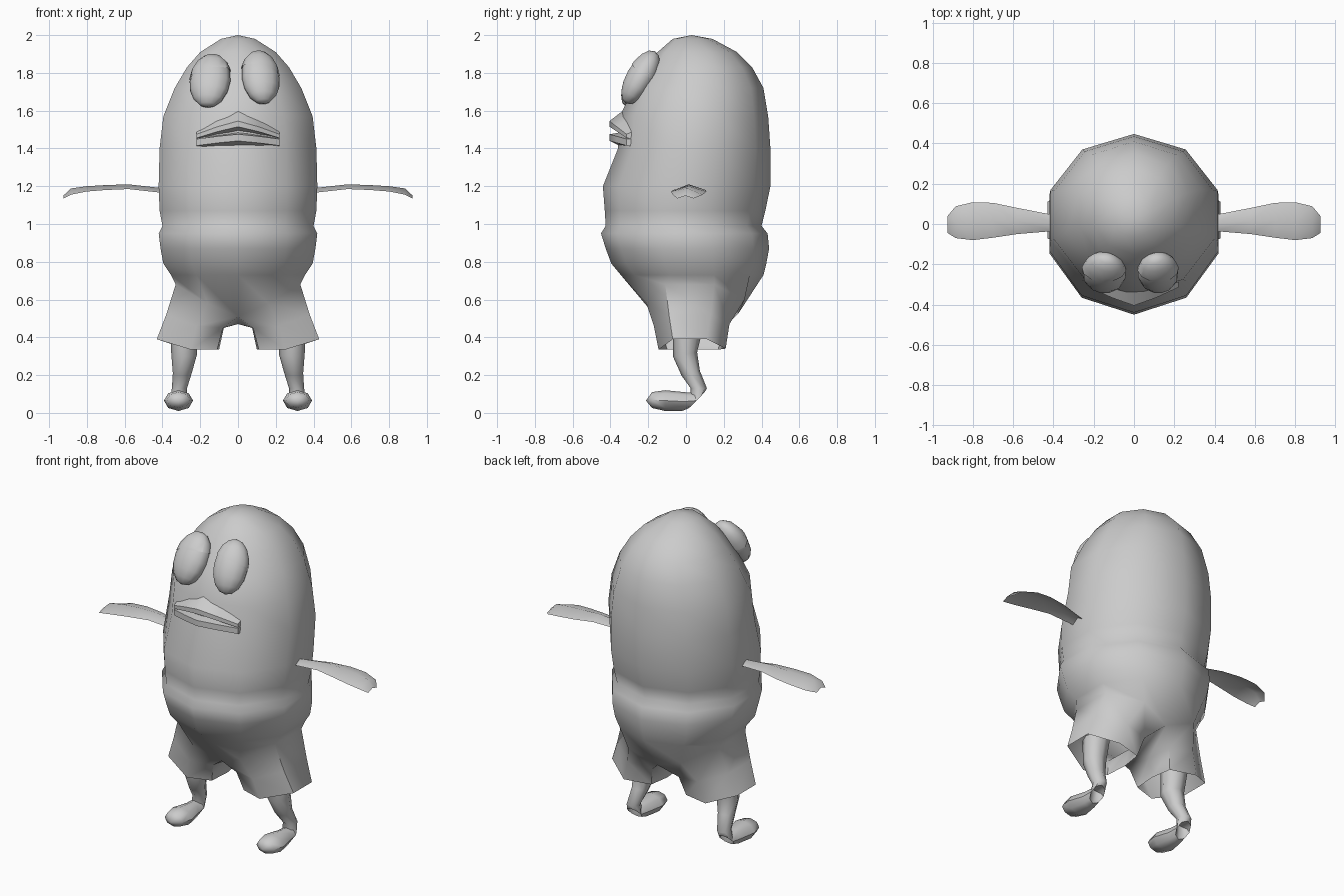
import bpy, bmesh, math
from mathutils import Matrix, Vector

if "Cube" in bpy.data.objects:
    bpy.data.objects.remove(bpy.data.objects["Cube"])

grey = bpy.data.materials.new("plain grey")
grey.diffuse_color = (0.6, 0.6, 0.6, 1)
grey.use_nodes = True
grey.node_tree.nodes["Principled BSDF"].inputs["Base Color"].default_value = grey.diffuse_color


def finish(name, bm, angle=50, recalc=True):
    if recalc:
        bmesh.ops.recalc_face_normals(bm, faces=bm.faces)
    me = bpy.data.meshes.new(name)
    bm.to_mesh(me)
    bm.free()
    me.materials.append(grey)
    ob = bpy.data.objects.new(name, me)
    bpy.context.collection.objects.link(ob)
    bpy.ops.object.select_all(action='DESELECT')
    ob.select_set(True)
    bpy.context.view_layer.objects.active = ob
    bpy.ops.object.shade_smooth_by_angle(angle=math.radians(angle))
    return ob


def ring(bm, pts):
    return [bm.verts.new(p) for p in pts]


def bridge(bm, a, b, closed=True):
    n = len(a)
    for i in range(n if closed else n - 1):
        j = (i + 1) % n
        bm.faces.new((a[i], a[j], b[j], b[i]))


def fan(bm, loop, tip):
    t = bm.verts.new(tip)
    for i in range(len(loop)):
        bm.faces.new((loop[i], loop[(i + 1) % len(loop)], t))


# Body and shorts: ten-sided rings (z, half width, front y, back y)
rows = [(1.98, .09, -.07, .14), (1.91, .20, -.15, .27), (1.83, .27, -.21, .35),
        (1.72, .335, -.28, .41), (1.57, .395, -.35, .435), (1.40, .415, -.36, .447),
        (1.20, .42, -.44, .447), (1.07, .415, -.43, .42), (.99, .40, -.425, .40),
        (.95, .42, -.45, .432), (.87, .41, -.425, .44), (.79, .395, -.395, .425),
        (.73, .355, -.345, .41)]
bm = bmesh.new()
prev = None
for z, w, f, b in rows:
    pts = []
    for i in range(10):
        a = i * math.pi / 5
        pts.append((w / .951 * math.sin(a), (f + b) / 2 - (b - f) / 2 * math.cos(a), z))
    cur = ring(bm, pts)
    if prev:
        bridge(bm, prev, cur)
    else:
        fan(bm, cur, (0, .03, 2))
    prev = cur

# Hip line, then one trouser leg per side around a shared crotch point
hip = [(0, -.16, .51), (.16, -.21, .58), (.33, -.11, .68), (.33, .15, .68),
       (.18, .31, .60), (0, .28, .53)]
hips = ring(bm, hip + [(-x, y, z) for x, y, z in hip[4:0:-1]])
bridge(bm, prev, hips)
crotch = bm.verts.new((0, .05, .47))
knee = [(.08, -.13, .45), (.22, -.17, .46), (.38, -.09, .52), (.38, .13, .52),
        (.24, .23, .47), (.09, .20, .45), (.075, .04, .45)]
hem = [(.11, -.10, .335), (.25, -.145, .335), (.43, -.07, .39), (.43, .11, .39),
       (.28, .21, .34), (.12, .17, .335), (.10, .04, .335)]
for s in (1, -1):
    top = [hips[i * s % 10] for i in range(6)] + [crotch]
    for loop in (knee, hem):
        low = ring(bm, [(x * s, y, z) for x, y, z in loop])
        bridge(bm, top, low)
        top = low
finish("body_and_shorts", bm, 60)

# Legs with feet: (x, y, z, half width, half depth, forward tilt in degrees)
leg = [(.285, .01, .45, .075, .08, 0), (.285, -.005, .31, .068, .065, 10),
       (.295, .025, .21, .05, .05, 15), (.31, .068, .13, .04, .043, 0),
       (.315, .055, .065, .045, .058, 45), (.315, -.01, .06, .052, .05, 80),
       (.315, -.11, .065, .077, .055, 90), (.315, -.18, .068, .062, .042, 90)]
for s, side in ((1, "right"), (-1, "left")):
    bm = bmesh.new()
    prev = None
    for x, y, z, rx, ry, t in leg:
        t = math.radians(t)
        cur = ring(bm, [(s * (x + rx * math.cos(a)), y + ry * math.sin(a) * math.cos(t),
                         z + ry * math.sin(a) * math.sin(t))
                        for a in [k * math.pi / 4 for k in range(8)]])
        if prev:
            bridge(bm, prev, cur)
        prev = cur
    fan(bm, prev, (s * .315, -.212, .065))
    finish(side + "_leg", bm)

# Arms: thin sheets with a raised ridge (x, front y, back y, edge z, ridge z)
arm = [(.40, -.035, .045, 1.165, 1.19), (.58, -.05, .08, 1.185, 1.21),
       (.70, -.068, .105, 1.18, 1.206), (.80, -.08, .108, 1.172, 1.20),
       (.885, -.07, .088, 1.155, 1.188), (.925, -.045, .04, 1.135, 1.15)]
for s, side in ((1, "right"), (-1, "left")):
    bm = bmesh.new()
    prev = None
    for x, f, b, e, r in arm:
        cur = ring(bm, [(s * x, f, e), (s * x, (f + b) / 2, r), (s * x, b, e)])
        if prev:
            bridge(bm, prev, cur, False)
        prev = cur
    bm.normal_update()
    for face in bm.faces:
        if face.normal.z < 0:
            face.normal_flip()
    finish(side + "_arm", bm, 60, False)

# Lips: four-sided bars; centre and corner sections as (y, z)
lips = {"upper_lip": ([(-.32, 1.61), (-.405, 1.545), (-.405, 1.515), (-.33, 1.485)],
                      [(-.26, 1.50), (-.315, 1.475), (-.315, 1.455), (-.26, 1.45)]),
        "lower_lip": ([(-.32, 1.49), (-.405, 1.475), (-.405, 1.44), (-.32, 1.40)],
                      [(-.26, 1.45), (-.315, 1.45), (-.315, 1.415), (-.26, 1.41)])}
for name, (mid, end) in lips.items():
    bm = bmesh.new()
    loops = []
    for k in range(-2, 3):
        t = (abs(k) / 2) ** 1.2
        loops.append(ring(bm, [(k * .11, m[0] + (e[0] - m[0]) * t, m[1] + (e[1] - m[1]) * t)
                               for m, e in zip(mid, end)]))
    for a, b in zip(loops, loops[1:]):
        bridge(bm, a, b)
    bm.faces.new(loops[0])
    bm.faces.new(loops[-1])
    finish(name, bm, 50)

# Eyes leaning back on the head, each with a half-closed lid shell
for side, x, z, w, lean in (("right", .12, 1.773, .102, 1), ("left", -.148, 1.755, .11, -1)):
    place = (Matrix.Translation((x, -.243, z)) @ Matrix.Rotation(lean * .2, 4, 'Z')
             @ Matrix.Rotation(math.radians(-30), 4, 'X'))
    for part, grow in (("eye", 1), ("eyelid", 1.05)):
        bm = bmesh.new()
        bmesh.ops.create_uvsphere(bm, u_segments=12, v_segments=8, radius=1)
        bmesh.ops.scale(bm, vec=Vector((w, .075, .155)) * grow, verts=bm.verts)
        if part == "eyelid":
            bmesh.ops.bisect_plane(bm, geom=bm.verts[:] + bm.edges[:] + bm.faces[:],
                                   plane_co=(0, 0, .04), plane_no=(lean * .25, 0, 1),
                                   clear_inner=True)
        bm.transform(place)
        finish(side + "_" + part, bm)
